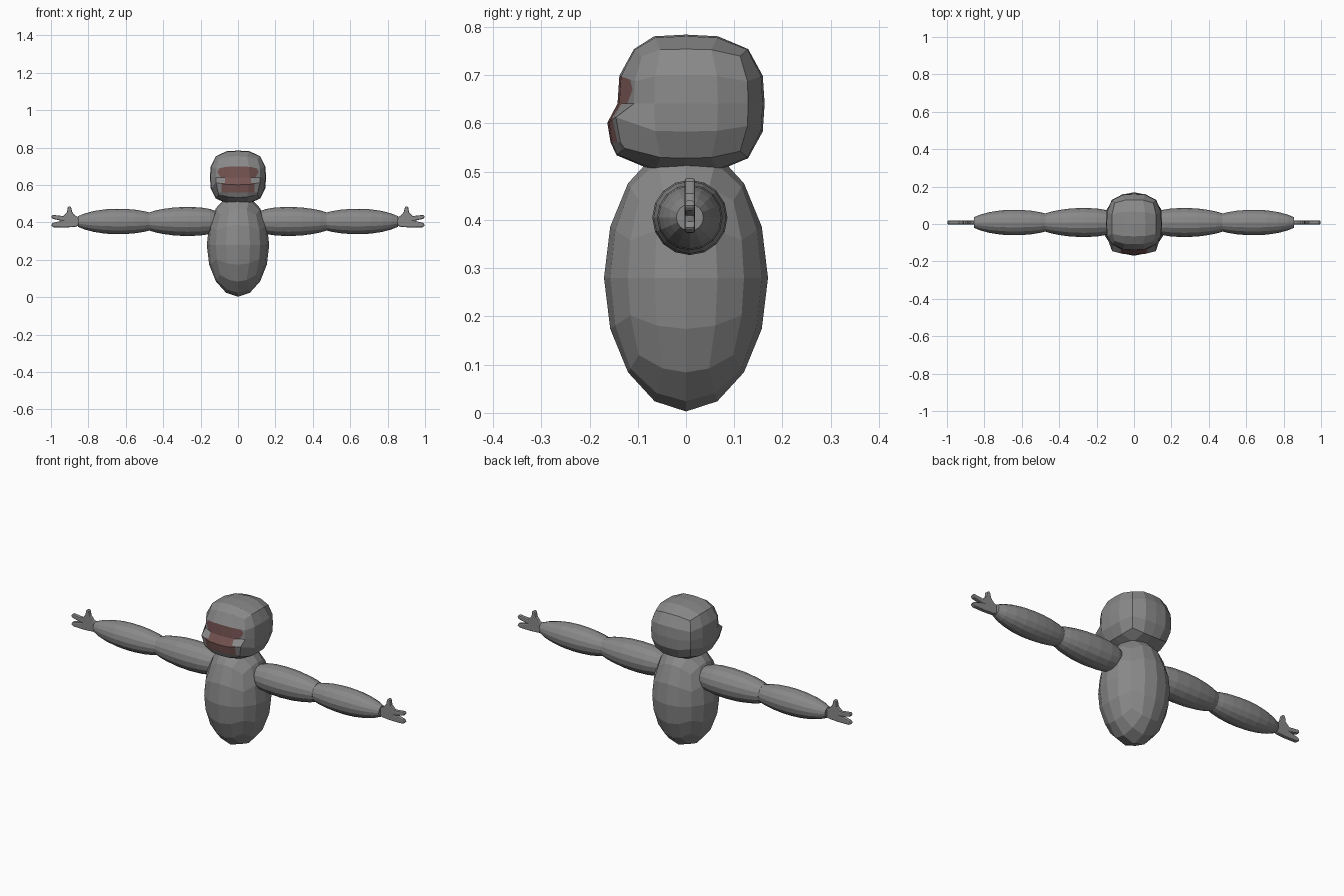
import bpy, bmesh, math
from mathutils import Vector

if "Cube" in bpy.data.objects:
    bpy.data.objects.remove(bpy.data.objects["Cube"])


def material(name, rgb):
    m = bpy.data.materials.new(name)
    m.diffuse_color = (*rgb, 1)
    m.use_nodes = True
    m.node_tree.nodes["Principled BSDF"].inputs["Base Color"].default_value = m.diffuse_color
    return m


GREY = material("grey", (0.25, 0.25, 0.25))
RED = material("dull_red", (0.18, 0.09, 0.085))


def finish(bm, name, mats=(GREY,)):
    bmesh.ops.recalc_face_normals(bm, faces=bm.faces)
    mesh = bpy.data.meshes.new(name)
    bm.to_mesh(mesh)
    bm.free()
    for m in mats:
        mesh.materials.append(m)
    ob = bpy.data.objects.new(name, mesh)
    bpy.context.collection.objects.link(ob)
    return ob


def rounded_cube(center, radii, power):
    """Gridded cube blown up to a (super)ellipsoid; returns grid coordinates too."""
    bm = bmesh.new()
    bmesh.ops.create_cube(bm, size=2)
    bmesh.ops.subdivide_edges(bm, edges=bm.edges[:], cuts=3, use_grid_fill=True)
    grid = {}
    for v in bm.verts:
        grid[v] = v.co.copy()
        d = Vector([math.tan(c * math.pi / 4) for c in v.co])
        d /= sum(abs(c) ** power for c in d) ** (1 / power)
        v.co = Vector([o + r * c for o, r, c in zip(center, radii, d)])
    return bm, grid


# Body: egg made from a gridded cube
bm, _ = rounded_cube((0, 0, 0.28), (0.167, 0.17, 0.277), 2)
finish(bm, "body")

# Head: boxy ball with a flat upper face and a protruding muzzle
bm, grid = rounded_cube((0, 0, 0.641), (0.15, 0.163, 0.143), 2.95)
for v, g in grid.items():
    if g.y > -0.99:
        continue
    side = abs(g.x)
    if g.z > -0.1:
        v.co.y += 0.021
    elif g.z > -0.9:
        v.co.y -= 0.018 if side > 0.9 else 0.004
        v.co.z += 0.018
    else:
        v.co.y -= 0.015
        v.co.z += 0.006
for f in bm.faces:
    f.material_index = int(all(grid[v].y < -0.99 for v in f.verts))


def cut_face(point, normal, zmin, zmax):
    faces = [f for f in bm.faces if f.material_index == 1
             and zmin < f.calc_center_median().z < zmax]
    edges = {e for f in faces for e in f.edges}
    verts = {v for f in faces for v in f.verts}
    res = bmesh.ops.bisect_plane(bm, geom=[*verts, *edges, *faces],
                                 plane_co=point, plane_no=normal, dist=1e-5)
    return [v for v in res["geom_cut"] if isinstance(v, bmesh.types.BMVert)]


# Muzzle bulge and the borders of the painted patches
for v in cut_face((0, 0, 0.56), (0, 0, 1), 0.5, 0.62):
    v.co.y -= 0.005
cut_face((0, 0, 0.612), (0, 0, 1), 0.59, 0.65)
for s in (-1, 1):
    cut_face((s * 0.088, 0, 0), (1, 0, 0), 0.55, 0.612)
    cut_face((s * 0.07, 0, 0), (1, 0, 0), 0.612, 0.638)
    for t in (-1, 1):
        cut_face((s * 0.11, 0, 0.67), (s, 0, t * 0.6), 0.64, 0.705)
for f in bm.faces:
    c = f.calc_center_median()
    x = abs(c.x)
    eyes = 0.638 < c.z < 0.703 and x + 0.6 * abs(c.z - 0.67) < 0.11
    nose = 0.612 < c.z < 0.638 and x < 0.07
    mouth = 0.56 < c.z < 0.612 and x < 0.088
    f.material_index = int(f.material_index == 1 and (eyes or nose or mouth))
finish(bm, "head", (GREY, RED))

# Arms: lathed spindles along x, mirrored
SIDES = 16
AY, AZ = 0.008, 0.405
UPPER = [(0.09, 0.03), (0.11, 0.052), (0.15, 0.067), (0.2, 0.075), (0.27, 0.078),
         (0.34, 0.075), (0.4, 0.067), (0.44, 0.059), (0.472, 0.049)]
LOWER = [(0.465, 0.046), (0.5, 0.055), (0.55, 0.063), (0.6, 0.067), (0.65, 0.068),
         (0.71, 0.065), (0.77, 0.056), (0.82, 0.043), (0.856, 0.028)]


def spindle(name, rings, s):
    bm = bmesh.new()
    loops = [[bm.verts.new((s * x, AY + r * math.cos(2 * math.pi * i / SIDES),
                            AZ + r * math.sin(2 * math.pi * i / SIDES)))
              for i in range(SIDES)] for x, r in rings]
    for a, b in zip(loops, loops[1:]):
        for i in range(SIDES):
            j = (i + 1) % SIDES
            bm.faces.new((a[i], a[j], b[j], b[i]))
    bm.faces.new(loops[0])
    bm.faces.new(loops[-1])
    finish(bm, name)


# Hands: thin outline with a raised thumb and two fingers
HAND = [(0.845, 0.385), (0.87, 0.376), (0.92, 0.373), (0.985, 0.374), (1.0, 0.384),
        (0.99, 0.397), (0.945, 0.409), (0.99, 0.419), (1.0, 0.43), (0.99, 0.44),
        (0.935, 0.434), (0.914, 0.455), (0.911, 0.48), (0.901, 0.489), (0.892, 0.48),
        (0.886, 0.455), (0.87, 0.436), (0.845, 0.425)]


def hand(name, s):
    bm = bmesh.new()
    front = bm.faces.new([bm.verts.new((s * x, AY - 0.011, z)) for x, z in HAND])
    ext = bmesh.ops.extrude_face_region(bm, geom=[front], use_keep_orig=True)
    for v in ext["geom"]:
        if isinstance(v, bmesh.types.BMVert):
            v.co.y += 0.022
    ob = finish(bm, name)
    bev = ob.modifiers.new("rounding", "BEVEL")
    bev.width = 0.006
    bev.segments = 2
    bev.limit_method = 'ANGLE'
    bev.angle_limit = math.radians(60)


for s, label in ((-1, "right"), (1, "left")):
    spindle(label + "_upper_arm", UPPER, s)
    spindle(label + "_forearm", LOWER, s)
    hand(label + "_hand", s)
